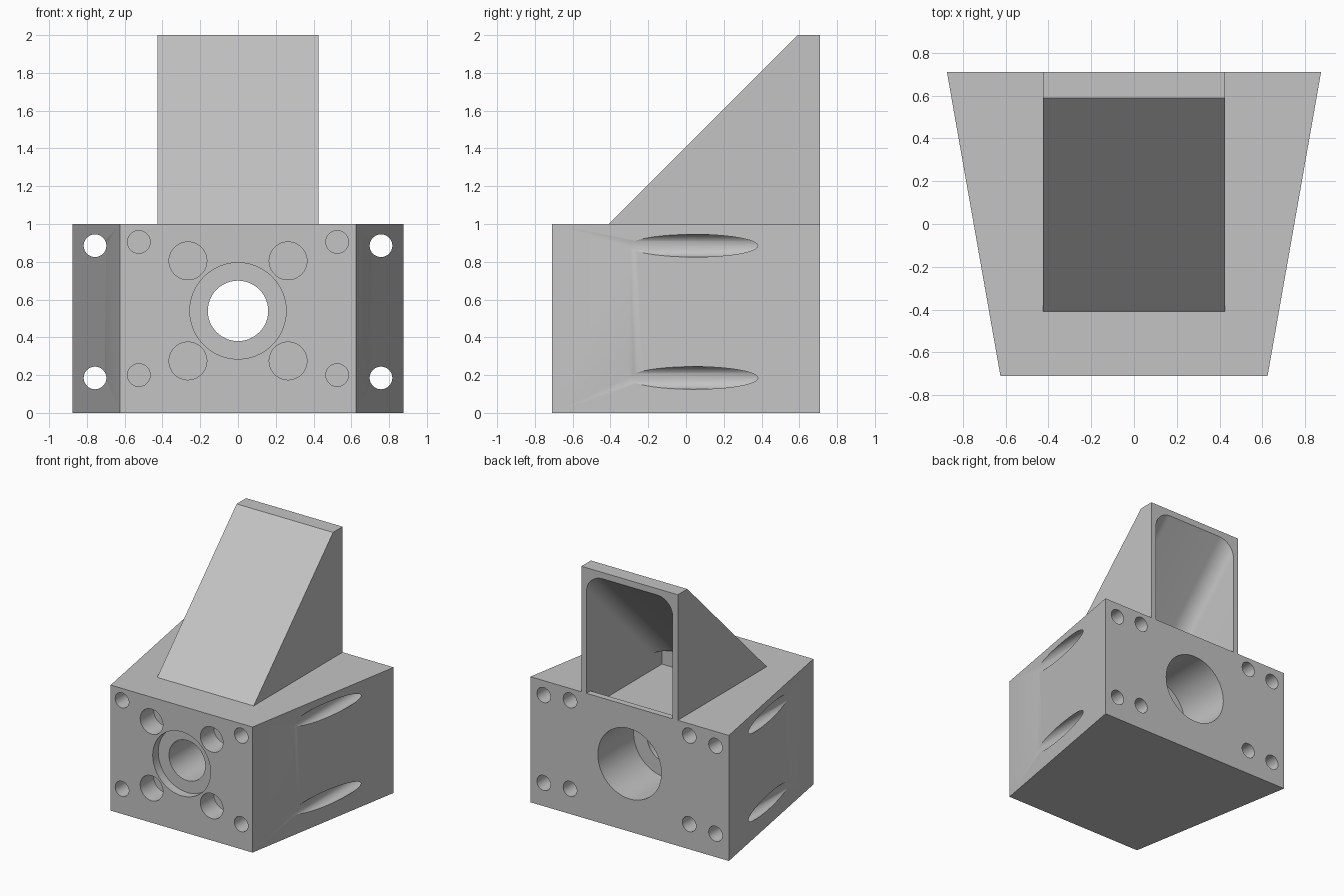
import bpy, bmesh, math
from mathutils import Vector

cube = bpy.data.objects.get("Cube")
if cube:
    bpy.data.objects.remove(cube, do_unlink=True)

grey = bpy.data.materials.new("plain_grey")
grey.use_nodes = True
colour = (0.55, 0.55, 0.55, 1)
grey.diffuse_color = colour
grey.node_tree.nodes["Principled BSDF"].inputs["Base Color"].default_value = colour

FRONT, BACK, TOP = -0.71, 0.71, 1.0


def prism(name, outline, sweep):
    """Solid made by sweeping a flat outline along a vector."""
    bm = bmesh.new()
    face = bm.faces.new([bm.verts.new(p) for p in outline])
    swept = bmesh.ops.extrude_face_region(bm, geom=[face])["geom"]
    moved = [v for v in swept if isinstance(v, bmesh.types.BMVert)]
    bmesh.ops.translate(bm, verts=moved, vec=Vector(sweep))
    bmesh.ops.recalc_face_normals(bm, faces=bm.faces)
    mesh = bpy.data.meshes.new(name)
    bm.to_mesh(mesh)
    bm.free()
    obj = bpy.data.objects.new(name, mesh)
    bpy.context.collection.objects.link(obj)
    mesh.materials.append(grey)
    return obj


def bore(x, z, radius, y0, y1):
    """Round cutter running front to back."""
    ring = [(x + radius * math.cos(a), y0, z + radius * math.sin(a))
            for a in (math.tau * i / 48 for i in range(48))]
    return prism("bore_cutter", ring, (0, y1 - y0, 0))


def cut(target, cutter):
    cutter.hide_render = True
    mod = target.modifiers.new("cut", 'BOOLEAN')
    mod.operation = 'DIFFERENCE'
    mod.solver = 'EXACT'
    mod.object = cutter
    bpy.context.view_layer.objects.active = target
    bpy.ops.object.modifier_apply(modifier=mod.name)
    bpy.data.objects.remove(cutter, do_unlink=True)


# Tapered block
block = prism("tapered_block",
              [(-0.625, FRONT, 0), (0.625, FRONT, 0), (0.875, BACK, 0), (-0.875, BACK, 0)],
              (0, 0, TOP))

# Central stepped bore: through hole, front recess, back recess
cut(block, bore(0, 0.54, 0.16, FRONT - 0.1, BACK + 0.1))
cut(block, bore(0, 0.54, 0.255, FRONT - 0.1, FRONT + 0.07))
cut(block, bore(0, 0.54, 0.28, BACK - 0.45, BACK + 0.1))

for side in (-1, 1):
    # Recesses around the central bore
    for z in (0.275, 0.805):
        cut(block, bore(side * 0.265, z, 0.1, FRONT - 0.1, FRONT + 0.17))
    # Blind screw holes, front and back
    for z in (0.2, 0.905):
        cut(block, bore(side * 0.525, z, 0.06, FRONT - 0.1, FRONT + 0.35))
        cut(block, bore(side * 0.525, z, 0.06, BACK - 0.35, BACK + 0.1))
    # Through holes that break out of the slanted sides
    for z in (0.185, 0.885):
        cut(block, bore(side * 0.757, z, 0.06, FRONT - 0.1, BACK + 0.1))

# Shallow pocket under the hollow wedge
cut(block, prism("pocket_cutter",
                 [(-0.38, -0.24, 0.87), (0.38, -0.24, 0.87), (0.38, 0.66, 0.87), (-0.38, 0.66, 0.87)],
                 (0, 0, 0.3)))

# Sloped wedge
wedge = prism("hollow_wedge",
              [(-0.425, -0.41, TOP), (-0.425, 0.59, 2), (-0.425, BACK, 2), (-0.425, BACK, TOP)],
              (0.85, 0, 0))

# Hollow with rounded upper edges, swept down along the slope
half, radius, back, crown = 0.38, 0.14, BACK + 0.05, 2.0
arch = [(half, back, 0.8)]
for start, cx in ((0, half - radius), (90, radius - half)):
    for i in range(13):
        a = math.radians(start + 7.5 * i)
        arch.append((cx + radius * math.cos(a), back, crown - radius + radius * math.sin(a)))
arch.append((-half, back, 0.8))
cut(wedge, prism("hollow_cutter", arch, (0, -1.15, -1.15)))

# Smooth bores and fillets, crisp edges
for obj in (block, wedge):
    bpy.ops.object.select_all(action='DESELECT')
    obj.select_set(True)
    bpy.context.view_layer.objects.active = obj
    bpy.ops.object.shade_smooth_by_angle(angle=math.radians(25))
